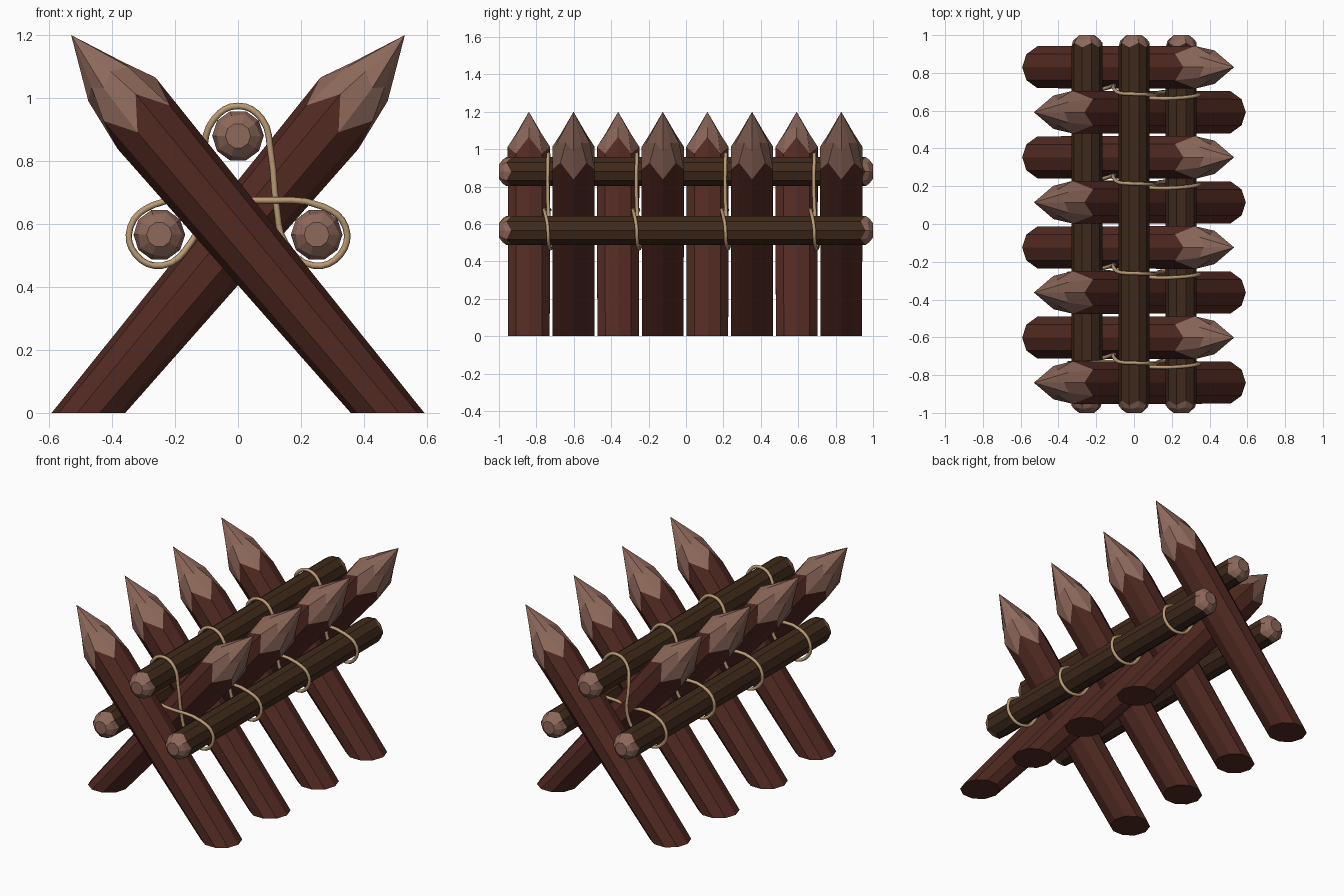
import bpy, math
from mathutils import Vector

if "Cube" in bpy.data.objects:
    bpy.data.objects.remove(bpy.data.objects["Cube"])

N = 10  # sides of every log


def material(name, rgb):
    m = bpy.data.materials.new(name)
    m.diffuse_color = (*rgb, 1)
    m.use_nodes = True
    m.node_tree.nodes["Principled BSDF"].inputs["Base Color"].default_value = m.diffuse_color
    return m


BARK = material("red_bark", (0.085, 0.023, 0.016))
RAIL = material("brown_bark", (0.052, 0.023, 0.011))
CUT = material("cut_wood", (0.27, 0.14, 0.105))
ROPE = material("rope", (0.50, 0.33, 0.18))


def ring(center, u, v, axis, radii, shifts):
    """Ring whose even / odd points may differ in radius and axial shift."""
    pts = []
    for i in range(N):
        a = 2 * math.pi * i / N
        r, s = radii[i % 2], shifts[i % 2]
        pts.append(center + (u * math.cos(a) + v * math.sin(a)) * r + axis * s)
    return pts


def loft(name, rings, bands, mats, caps):
    """Skin the rings; a one-point ring is an apex."""
    verts, faces, idx, rows = [], [], [], []
    for r in rings:
        rows.append(range(len(verts), len(verts) + len(r)))
        verts += r
    for a, b, m in zip(rows, rows[1:], bands):
        for i in range(N):
            j = (i + 1) % N
            if len(b) == 1:
                faces.append((a[i], a[j], b[0]))
            else:
                faces.append((a[i], a[j], b[j], b[i]))
            idx.append(m)
    for row, m, flip in ((rows[0], caps[0], True), (rows[-1], caps[1], False)):
        if len(row) > 1:
            faces.append(tuple(reversed(row)) if flip else tuple(row))
            idx.append(m)
    me = bpy.data.meshes.new(name)
    me.from_pydata(verts, [], faces)
    for m in mats:
        me.materials.append(m)
    me.polygons.foreach_set("material_index", idx)
    ob = bpy.data.objects.new(name, me)
    bpy.context.collection.objects.link(ob)
    return ob


def stake(name, y, side):
    """Sharpened stake; side is the sign of the tip's x."""
    base, tip = Vector((-0.475 * side, y, 0)), Vector((0.53 * side, y, 1.2))
    d = (tip - base).normalized()
    v = Vector((0, side, 0))
    u = v.cross(d)
    if u.z > 0:
        u, v = -u, -v      # point 0 sits on the underside
    if u.cross(v).dot(d) < 0:
        v = -v
    bu = Vector((side, 0, 0))
    bv = Vector((0, 0, 1)).cross(bu)
    rings = [
        ring(base, bu, bv, d, (0.117, 0.117), (0, 0)),
        ring(tip, u, v, d, (0.119, 0.119), (-0.372, -0.275)),
        ring(tip, u, v, d, (0.093, 0.07), (-0.196, -0.168)),
        [tip],
    ]
    loft(name, rings, (0, 1, 1), (BARK, CUT), (0, 1))


def rail(name, x, z):
    """Horizontal log with chamfered ends."""
    c, d = Vector((x, 0, z)), Vector((0, 1, 0))
    u = Vector((1, 0, 0))
    v = d.cross(u)
    R = 0.082
    rings = [
        ring(c, u, v, d, (0.04, 0.04), (-1, -1)),
        ring(c, u, v, d, (0.073, 0.067), (-0.97, -0.98)),
        ring(c, u, v, d, (R, R), (-0.935, -0.96)),
        ring(c, u, v, d, (R, R), (0.96, 0.935)),
        ring(c, u, v, d, (0.067, 0.073), (0.98, 0.97)),
        ring(c, u, v, d, (0.04, 0.04), (1, 1)),
    ]
    loft(name, rings, (1, 1, 0, 1, 1), (RAIL, CUT), (1, 1))


# crossed stakes, alternating lean
for i in range(8):
    stake(f"stake_{i + 1}", -0.84 + i * 0.2386, -1 if i % 2 == 0 else 1)

# three rails resting in and under the crossing
rail("top_rail", 0, 0.88)
rail("left_rail", -0.25, 0.566)
rail("right_rail", 0.25, 0.566)

# rope lashing looping round the three rails (x, y offset, z)
PATH = [
    (0, 0, 0.975), (0.075, -0.003, 0.935), (0.105, -0.005, 0.82),
    (0.122, 0.0, 0.66), (0.15, 0.01, 0.54), (0.24, 0.01, 0.468),
    (0.325, 0.0, 0.503), (0.342, -0.005, 0.59), (0.27, -0.018, 0.655),
    (0.06, -0.02, 0.675), (-0.1, 0.005, 0.675), (-0.27, 0.0, 0.66),
    (-0.342, 0.0, 0.59), (-0.325, 0.0, 0.503), (-0.24, 0.01, 0.468),
    (-0.15, 0.03, 0.54), (-0.105, 0.045, 0.66), (-0.11, 0.035, 0.82),
    (-0.075, 0.005, 0.935),
]
for k in range(4):
    cu = bpy.data.curves.new("rope", "CURVE")
    cu.dimensions = "3D"
    cu.bevel_depth = 0.0105
    cu.bevel_resolution = 1
    cu.resolution_u = 4
    sp = cu.splines.new("BEZIER")
    sp.bezier_points.add(len(PATH) - 1)
    for bp, (x, dy, z) in zip(sp.bezier_points, PATH):
        bp.co = (x, -0.735 + k * 0.4745 + dy, z)
        bp.handle_left_type = bp.handle_right_type = "AUTO"
    sp.use_cyclic_u = True
    cu.materials.append(ROPE)
    ob = bpy.data.objects.new(f"rope_lashing_{k + 1}", cu)
    bpy.context.collection.objects.link(ob)
